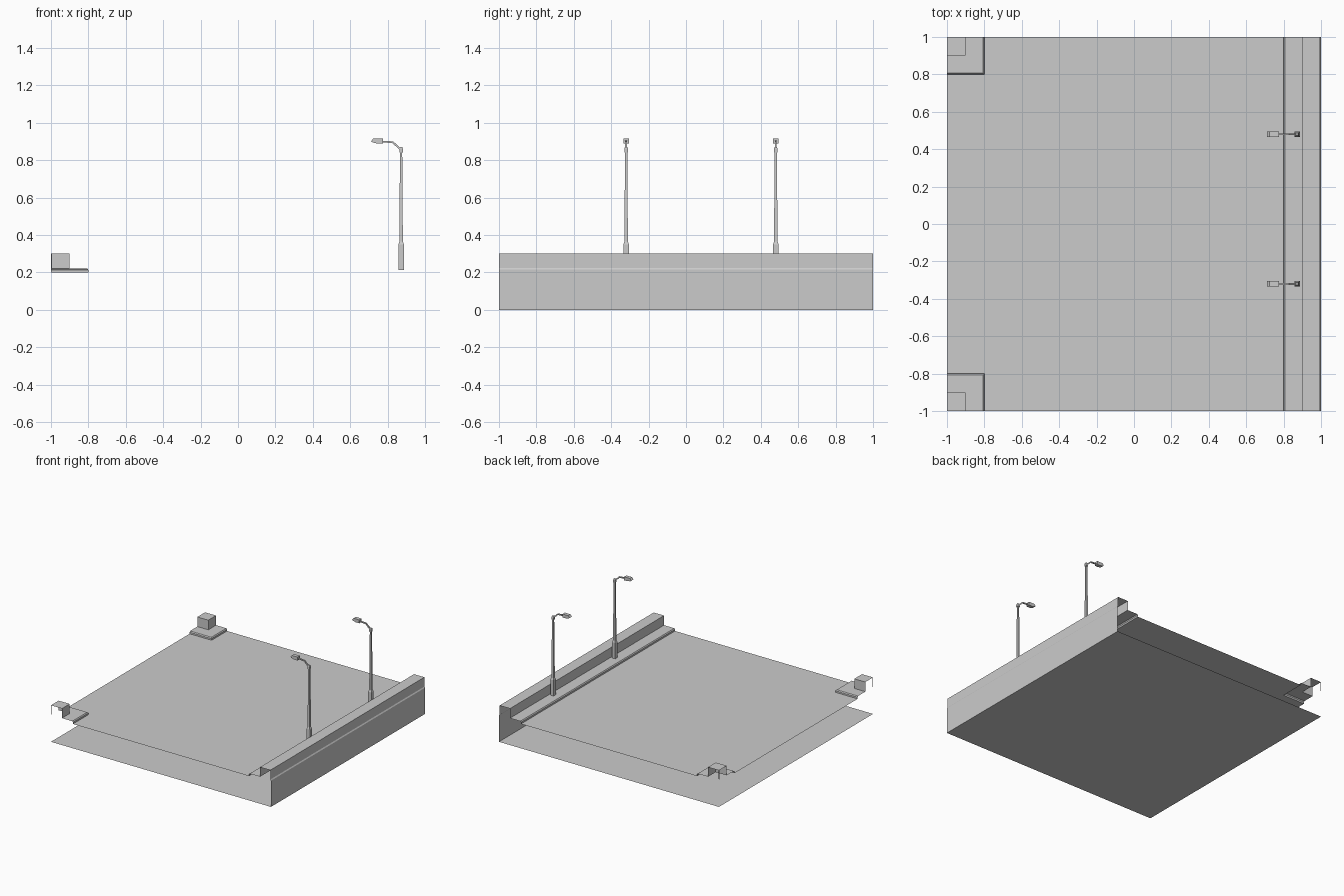
import bpy, bmesh
from mathutils import Vector

if "Cube" in bpy.data.objects:
    bpy.data.objects.remove(bpy.data.objects["Cube"])


def make(name, build):
    bm = bmesh.new()
    build(bm)
    me = bpy.data.meshes.new(name)
    bm.to_mesh(me)
    bm.free()
    ob = bpy.data.objects.new(name, me)
    bpy.context.collection.objects.link(ob)
    return ob


def face(bm, pts):
    return bm.faces.new([bm.verts.new(p) for p in pts])


def strip(bm, a, b):
    # quads joining two matching polylines
    va, vb = [bm.verts.new(p) for p in a], [bm.verts.new(p) for p in b]
    for i in range(len(a) - 1):
        bm.faces.new((va[i], vb[i], vb[i + 1], va[i + 1]))


def loft(bm, rings):
    # closed solid through a list of square rings
    vr = [[bm.verts.new(p) for p in r] for r in rings]
    for r, s in zip(vr, vr[1:]):
        n = len(r)
        for i in range(n):
            bm.faces.new((r[i], r[(i + 1) % n], s[(i + 1) % n], s[i]))
    bm.faces.new(vr[0][::-1])
    bm.faces.new(vr[-1])
    bmesh.ops.recalc_face_normals(bm, faces=bm.faces[:])


# Open underside sheet
make("bottom_sheet", lambda bm: face(bm, [(-1, 1, 0), (1, 1, 0), (1, -1, 0), (-1, -1, 0)]))

# Road surface with notched left corners
make("road", lambda bm: face(bm, [
    (-.8, -1, .2), (.8, -1, .2), (.8, 1, .2), (-.8, 1, .2),
    (-.8, .8, .2), (-1, .8, .2), (-1, -.8, .2), (-.8, -.8, .2)]))

# Kerb, pavement, raised block and outer wall as one extruded profile
profile = [(.8, .2), (.8, .213), (.806, .221), (.9, .221), (.9, .3),
           (.994, .3), (.994, .224), (1, .215), (1, 0)]
make("side_pavement", lambda bm: strip(
    bm, [(x, -1, z) for x, z in profile], [(x, 1, z) for x, z in profile]))


# Corner pavements: the same profile mitred around the corner
def corner(sy):
    prof = [(.2, .2), (.2, .213), (.194, .221), (.1, .221), (.1, .3), (.006, .3), (.006, .224)]

    def build(bm):
        e1 = [(-1 + d, sy, z) for d, z in prof[:5]]
        mid = [(-1 + d, sy * (1 - d), z) for d, z in prof[:5]]
        e2 = [(-1, sy * (1 - d), z) for d, z in prof[:5]]
        strip(bm, e1, mid)
        strip(bm, mid, e2)
        face(bm, [(-1, sy, .3), (-.9, sy, .3), (-.9, sy * .9, .3), (-1, sy * .9, .3)])
        # thin strips under the outer corner
        c = (-.994, sy * .994)
        face(bm, [(*c, .3), (*c, .224), (-1, c[1], .224), (-1, c[1], .3)])
        face(bm, [(*c, .3), (*c, .224), (c[0], sy, .224), (c[0], sy, .3)])
        bmesh.ops.remove_doubles(bm, verts=bm.verts, dist=1e-5)
        bmesh.ops.recalc_face_normals(bm, faces=bm.faces[:])
        if next(f for f in bm.faces if f.calc_center_median().z > .299).normal.z < 0:
            bmesh.ops.reverse_faces(bm, faces=bm.faces[:])
    return build


make("corner_front", corner(-1))
make("corner_back", corner(1))


# Street lamps
def square(cx, cy, z, h):
    return [(cx + a * h, cy + b * h, z) for a, b in ((-1, -1), (1, -1), (1, 1), (-1, 1))]


def lamp(name, y):
    x = .872
    make(name + "_pole", lambda bm: loft(bm, [square(x, y, z, h) for z, h in (
        (.212, .0145), (.35, .0145), (.365, .0095), (.84, .006),
        (.842, .0095), (.862, .0095), (.871, .006))]))
    # bent arm
    path = [(x, .855), (.828, .896), (.77, .9)]
    offs = [(.004, .004), (.002, .0045), (0, .0045)]
    make(name + "_arm", lambda bm: loft(bm, [
        [(px - ox, y - .005, pz - oz), (px - ox, y + .005, pz - oz),
         (px + ox, y + .005, pz + oz), (px + ox, y - .005, pz + oz)]
        for (px, pz), (ox, oz) in zip(path, offs)]))
    # wedge-shaped head
    side = [(.776, .917), (.725, .917), (.711, .902), (.718, .896), (.745, .889), (.776, .889)]
    make(name + "_head", lambda bm: loft(bm, [
        [(px, y + s, pz) for px, pz in side] for s in (-.015, .015)]))


lamp("lamp_front", -.32)
lamp("lamp_back", .48)
